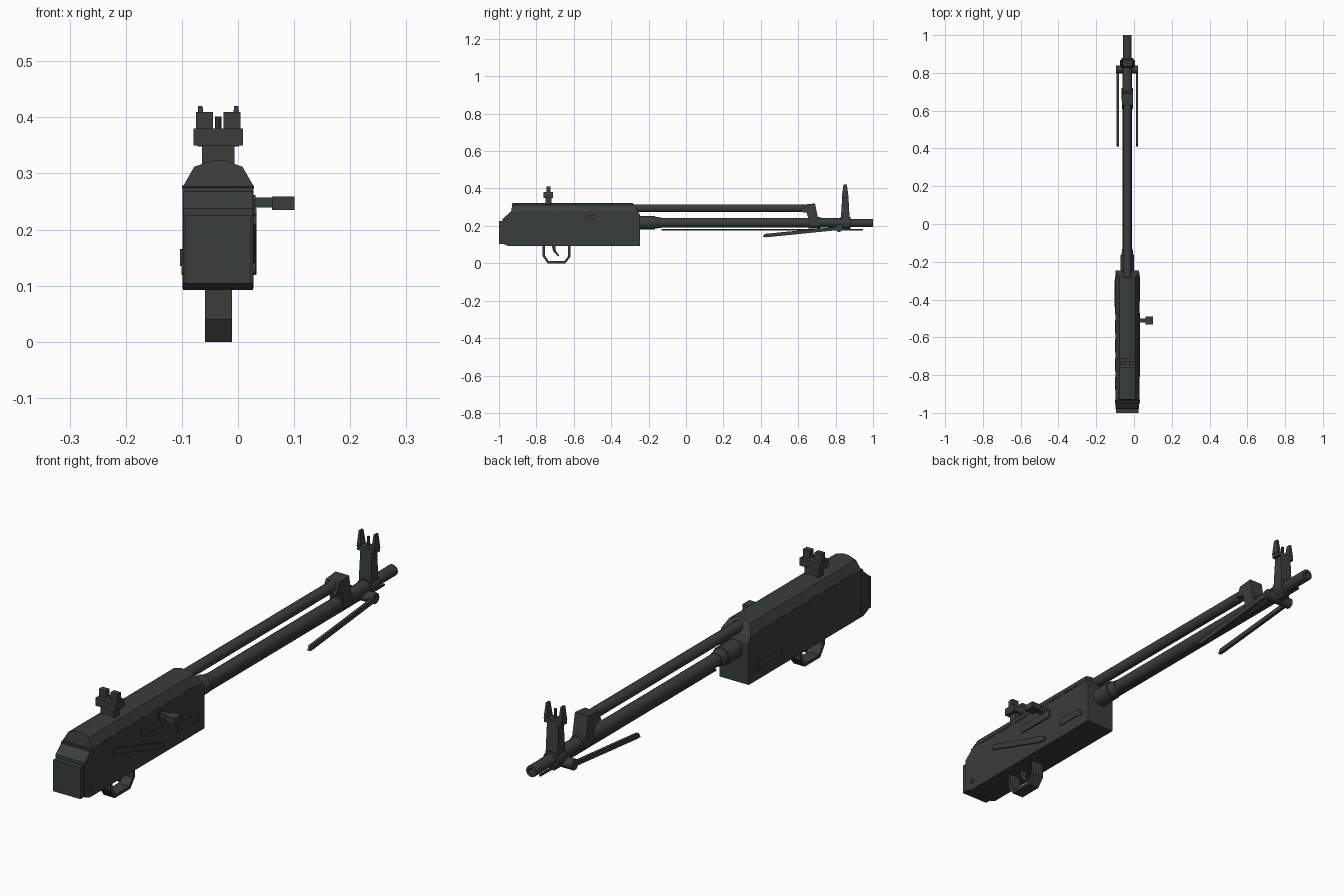
import bpy, bmesh, math
from mathutils import Vector

if "Cube" in bpy.data.objects:
    bpy.data.objects.remove(bpy.data.objects["Cube"])

CX = -0.035  # centre line of the model

steel = bpy.data.materials.new("dark gunmetal")
steel.diffuse_color = (0.040, 0.049, 0.047, 1)
steel.use_nodes = True
steel.node_tree.nodes["Principled BSDF"].inputs["Base Color"].default_value = steel.diffuse_color


def finish(name, bm, smooth=False):
    bmesh.ops.recalc_face_normals(bm, faces=bm.faces)
    me = bpy.data.meshes.new(name)
    bm.to_mesh(me)
    bm.free()
    ob = bpy.data.objects.new(name, me)
    bpy.context.collection.objects.link(ob)
    me.materials.append(steel)
    if smooth:
        bpy.context.view_layer.objects.active = ob
        ob.select_set(True)
        bpy.ops.object.shade_smooth_by_angle(angle=math.radians(35))
        ob.select_set(False)
    return ob


def loft(name, a, b):
    """Solid between two matching rings of 3D points."""
    bm = bmesh.new()
    va, vb = [bm.verts.new(p) for p in a], [bm.verts.new(p) for p in b]
    n = len(va)
    bm.faces.new(va)
    bm.faces.new(vb[::-1])
    for i in range(n):
        bm.faces.new((va[i], vb[i], vb[(i + 1) % n], va[(i + 1) % n]))
    return finish(name, bm)


def side_prism(name, yz, x0, x1):
    return loft(name, [(x0, y, z) for y, z in yz], [(x1, y, z) for y, z in yz])


def box(name, x0, x1, y0, y1, z0, z1):
    return side_prism(name, [(y0, z0), (y1, z0), (y1, z1), (y0, z1)], x0, x1)


def tube(name, p, q, r, sides=16, r2=None):
    p, q = Vector(p), Vector(q)
    bm = bmesh.new()
    bmesh.ops.create_cone(bm, cap_ends=True, segments=sides, radius1=r,
                          radius2=r if r2 is None else r2, depth=(q - p).length)
    rot = (q - p).to_track_quat('Z', 'Y').to_matrix().to_4x4()
    bmesh.ops.transform(bm, matrix=rot, verts=bm.verts)
    bmesh.ops.translate(bm, vec=(p + q) / 2, verts=bm.verts)
    return finish(name, bm, True)


def along(name, y0, y1, z, r, sides=16, r2=None):
    return tube(name, (CX, y0, z), (CX, y1, z), r, sides, r2)


# receiver body and butt cap
side_prism("receiver", [(-0.98, 0.105), (-0.95, 0.092), (-0.245, 0.092), (-0.245, 0.255),
                        (-0.256, 0.277), (-0.935, 0.277), (-0.98, 0.238)], -0.098, 0.027)
box("butt_cap", -0.094, 0.023, -1.0, -0.975, 0.104, 0.226)
box("butt_band", -0.0985, 0.0275, -0.945, -0.935, 0.095, 0.275)

# top cover with sloping front
roof = [(-0.063, 0.277), (-0.043, 0.312), (-0.012, 0.323), (0.012, 0.323), (0.043, 0.312), (0.063, 0.277)]
loft("top_cover", [(CX + x, -0.935 + (z - 0.277) * 0.15, z) for x, z in roof],
     [(CX + x, -0.256 - (z - 0.277) * 0.65, z) for x, z in roof])
for i in range(6):
    y = -0.88 + i * 0.1
    box("cover_seam", -0.0995, 0.0285, y, y + 0.07, 0.273, 0.279)

# barrel with sleeve and hollow muzzle
along("barrel_sleeve", -0.26, -0.165, 0.217, 0.036)
along("barrel_collar", -0.165, -0.13, 0.217, 0.032, r2=0.027)
along("barrel", -0.2, 0.87, 0.217, 0.025)
bm = bmesh.new()
rings = []
for r, y in ((0.022, 0.86), (0.022, 1.0), (0.012, 1.0), (0.012, 0.95)):
    rings.append([bm.verts.new((CX + r * math.cos(t * math.pi / 8), y,
                                0.215 + r * math.sin(t * math.pi / 8))) for t in range(16)])
for a, b in zip(rings, rings[1:]):
    for i in range(16):
        j = (i + 1) % 16
        bm.faces.new((a[i], a[j], b[j], b[i]))
bm.faces.new(rings[0])
bm.faces.new(rings[-1])
finish("muzzle", bm, True)

# gas tube, slanted gas block and cleaning rod
along("gas_tube", -0.29, 0.66, 0.294, 0.021)
side_prism("gas_block", [(0.61, 0.275), (0.63, 0.314), (0.69, 0.32), (0.713, 0.202), (0.665, 0.202),
                         (0.645, 0.27)], CX - 0.029, CX + 0.029)
along("gas_block_ring", 0.655, 0.72, 0.217, 0.03)
along("cleaning_rod", -0.13, 0.945, 0.179, 0.005, 8)

# front sight: collar, tapered tower, splayed ears and post
along("front_sight_collar", 0.825, 0.88, 0.215, 0.032)
box("rod_bracket", CX - 0.012, CX + 0.012, 0.83, 0.875, 0.174, 0.2)


def rect(x0, x1, y0, y1, z):
    return [(CX + x0, y0, z), (CX + x1, y0, z), (CX + x1, y1, z), (CX + x0, y1, z)]


loft("front_sight_tower", rect(-0.026, 0.026, 0.826, 0.876, 0.21), rect(-0.024, 0.024, 0.835, 0.869, 0.352))
box("front_sight_bar", CX - 0.037, CX + 0.037, 0.833, 0.869, 0.348, 0.366)
for s in (-1, 1):
    loft("front_sight_ear", rect(s * 0.031 - 0.008, s * 0.031 + 0.008, 0.834, 0.868, 0.362),
         rect(s * 0.032 - 0.004, s * 0.032 + 0.004, 0.842, 0.86, 0.42))
along_post = tube("front_sight_post", (CX, 0.851, 0.36), (CX, 0.851, 0.402), 0.006, 8)

# rear sight
box("rear_sight_base", CX - 0.029, CX + 0.029, -0.752, -0.718, 0.312, 0.352)
box("rear_sight_bar", CX - 0.044, CX + 0.044, -0.763, -0.71, 0.35, 0.38)
for s in (-1, 1):
    c = CX + s * 0.0245
    box("rear_sight_ear", c - 0.015, c + 0.015, -0.747, -0.725, 0.378, 0.41)

# folded bipod
tube("bipod_hub", (-0.096, 0.818, 0.188), (0.02, 0.818, 0.188), 0.021, 12)
for s in (-1, 1):
    c = CX + s * 0.051
    side_prism("bipod_leg", [(0.82, 0.178), (0.82, 0.196), (0.42, 0.157), (0.41, 0.14), (0.43, 0.139)],
               c - 0.006, c + 0.006)

# trigger guard and trigger
outer = [(-0.768, 0.1), (-0.768, 0.04), (-0.74, 0.0), (-0.645, 0.0), (-0.617, 0.035), (-0.617, 0.1)]
inner = [(-0.755, 0.1), (-0.755, 0.043), (-0.734, 0.012), (-0.651, 0.012), (-0.63, 0.038), (-0.63, 0.1)]
side_prism("trigger_guard", outer + inner[::-1], CX - 0.024, CX + 0.024)
side_prism("trigger", [(-0.72, 0.1), (-0.708, 0.06), (-0.682, 0.036), (-0.678, 0.044),
                       (-0.695, 0.065), (-0.7, 0.1)], CX - 0.008, CX + 0.008)

# charging handle and its slide plate
box("slide_plate", 0.02, 0.033, -0.635, -0.47, 0.208, 0.238)
box("slide_lug", 0.02, 0.031, -0.53, -0.49, 0.232, 0.262)
box("charging_arm", 0.02, 0.07, -0.522, -0.5, 0.239, 0.257)
box("charging_knob", 0.061, 0.101, -0.533, -0.49, 0.235, 0.259)

# side details: diagonal rib, ejection flap, small lugs and pins
side_prism("diagonal_rib", [(-0.81, 0.21), (-0.81, 0.226), (-0.795, 0.228), (-0.5, 0.135),
                            (-0.498, 0.12), (-0.53, 0.12)], 0.02, 0.033)
box("right_flap", 0.02, 0.031, -0.41, -0.3, 0.14, 0.168)
box("left_flap", -0.103, -0.09, -0.44, -0.3, 0.135, 0.165)
for y, z in ((-0.94, 0.13), (-0.29, 0.145)):
    tube("receiver_pin", (-0.101, y, z), (0.031, y, z), 0.011, 12)
